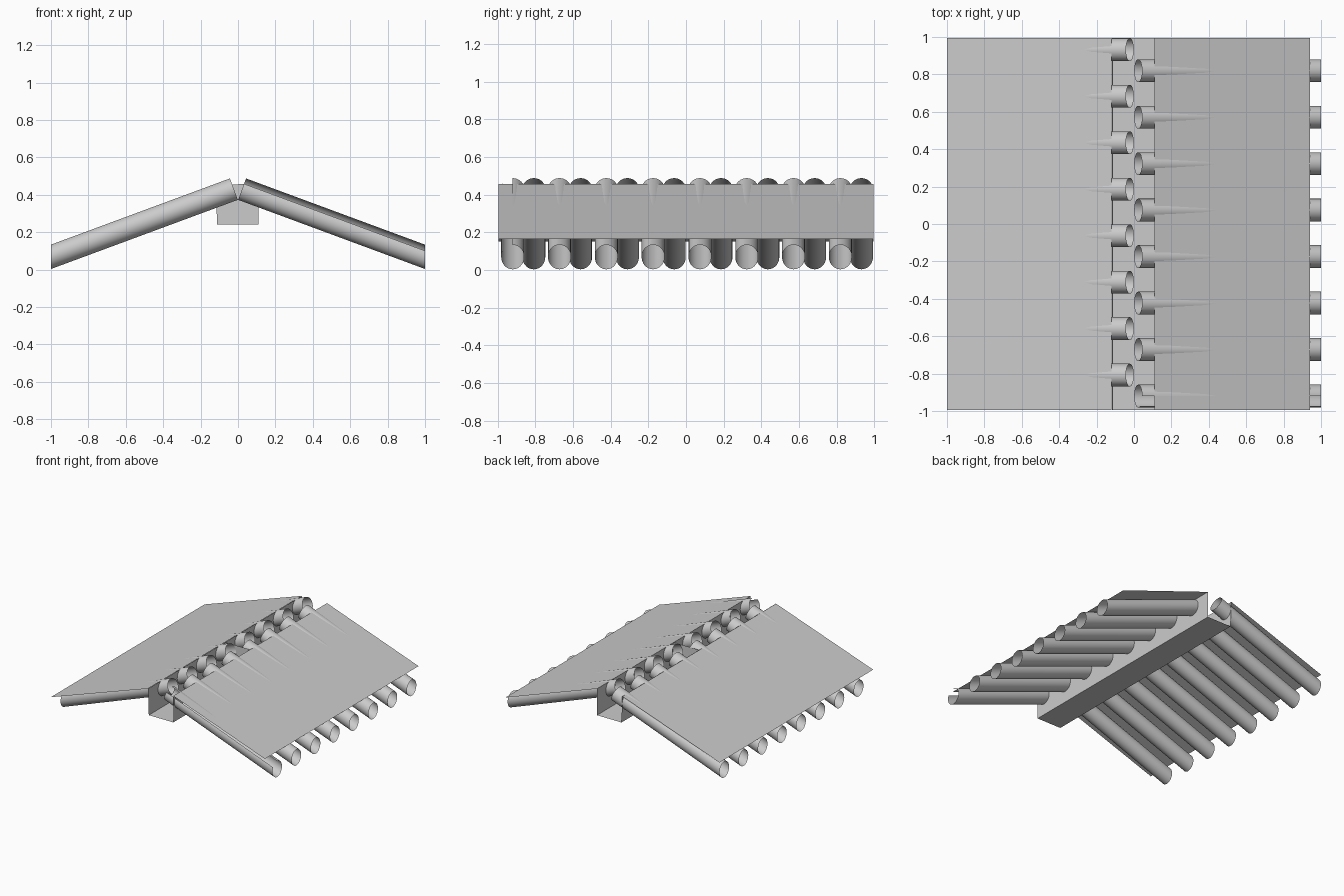
import bpy, math

cube = bpy.data.objects.get("Cube")
if cube:
    bpy.data.objects.remove(cube, do_unlink=True)

grey = bpy.data.materials.new("plain grey")
grey.use_nodes = True
COLOUR = (0.6, 0.6, 0.6, 1)
grey.diffuse_color = COLOUR
grey.node_tree.nodes["Principled BSDF"].inputs["Base Color"].default_value = COLOUR

HALF = 0.995       # half length along the ridge
R = 0.061          # pole radius
SLOPE = math.radians(20.3)
EAVE_Z = 0.068     # pole centre height at the eave
RIDGE_X = 0.022    # pole centre distance from the ridge line
SEGMENTS = 36


def make(name, verts, faces, smooth=False):
    mesh = bpy.data.meshes.new(name)
    mesh.from_pydata(verts, [], faces)
    mesh.materials.append(grey)
    for p in mesh.polygons:
        p.use_smooth = smooth
    obj = bpy.data.objects.new(name, mesh)
    bpy.context.collection.objects.link(obj)
    return obj


def sheet(name, profile):
    """Extrude an open x-z profile along the ridge."""
    n = len(profile)
    verts = [(x, y, z) for y in (-HALF, HALF) for x, z in profile]
    faces = [(i, i + 1, n + i + 1, n + i) for i in range(n - 1)]
    return make(name, verts, faces)


def pole(name, side, y, slit=False):
    """Open tube: square cut at the ridge, plumb cut at the eave."""
    ridge_z = EAVE_Z + math.tan(SLOPE) * (1 - RIDGE_X)
    verts, faces = [], []
    for i in range(SEGMENTS):
        t = math.tau * i / SEGMENTS
        up, out = R * math.cos(t), -R * math.sin(t)
        verts.append((side * (RIDGE_X + up * math.sin(SLOPE)), y + out,
                      ridge_z + up * math.cos(SLOPE)))
        verts.append((side, y + out, EAVE_Z + up / math.cos(SLOPE)))
        # The slit pole lacks a strip on its upper front side
        if slit and t < math.radians(59):
            continue
        j = (i + 1) % SEGMENTS
        quad = (2 * i, 2 * i + 1, 2 * j + 1, 2 * j)
        faces.append(quad if side > 0 else quad[::-1])
    return make(name, verts, faces, smooth=True)


# Roof panels
sheet("left_roof_panel", [(0.11, 0.457), (0.94, 0.163)])
sheet("right_roof_panel", [(-1, 0.15), (-0.12, 0.455)])

# Ridge beam: open trough with a cross wall in the middle
sheet("ridge_trough", [(-0.118, 0.455), (-0.112, 0.24), (0.11, 0.24), (0.11, 0.457)])
make("trough_cross_wall",
     [(-0.112, 0, 0.24), (0.11, 0, 0.24), (0.11, 0, 0.457), (-0.118, 0, 0.455)],
     [(0, 1, 2, 3)])

# Rafter poles, staggered between the two slopes
for i in range(8):
    y = -0.92 + 0.2485 * i
    pole("left_rafter_pole", 1, y, slit=(i == 0))
    pole("right_rafter_pole", -1, y + 0.112)
